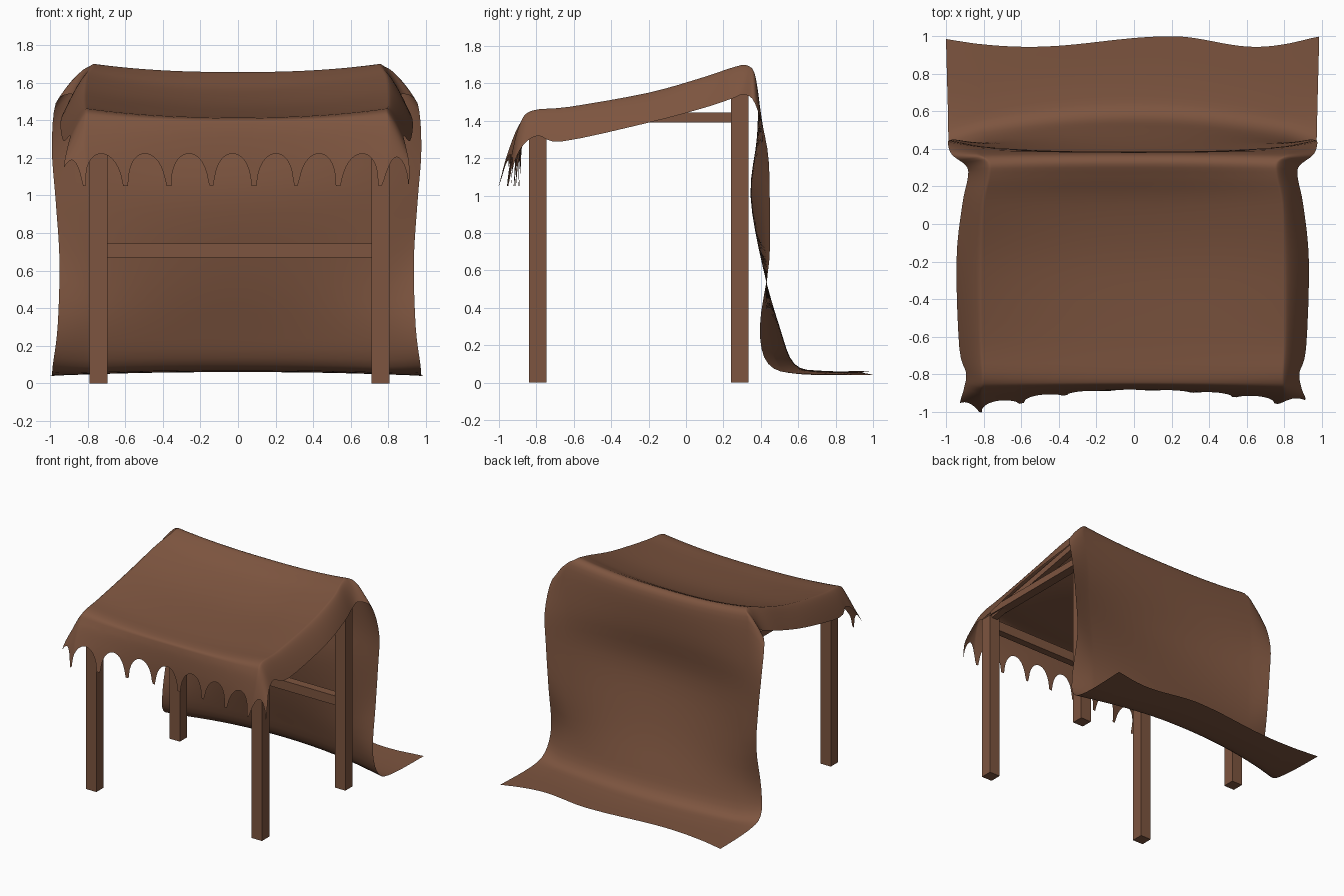
import bpy, bmesh, math
from mathutils import Vector

brown = bpy.data.materials.new("warm brown")
brown.diffuse_color = (0.205, 0.09, 0.05, 1)


def add_mesh(name, bm):
    me = bpy.data.meshes.new(name)
    bm.to_mesh(me)
    bm.free()
    me.materials.append(brown)
    ob = bpy.data.objects.new(name, me)
    bpy.context.collection.objects.link(ob)
    return ob


def box(name, lo, hi, rise=0.0):
    """Box between two corners; rise lifts the rear (+y) end for sloping beams."""
    bm = bmesh.new()
    bmesh.ops.create_cube(bm, size=1)
    for v in bm.verts:
        back = v.co.y > 0
        v.co = Vector([lo[i] + (hi[i] - lo[i]) * (v.co[i] + 0.5) for i in range(3)])
        if back:
            v.co.z += rise
    return add_mesh(name, bm)


# wooden frame: posts, side rails and rafters
for side, x0 in (("left", -0.79), ("right", 0.71)):
    x1 = x0 + 0.095
    box(side + "_front_post", (x0, -0.84, 0), (x1, -0.745, 1.38))
    box(side + "_back_post", (x0, 0.24, 0), (x1, 0.335, 1.64))
    box(side + "_side_rail", (x0 + 0.01, -0.75, 1.39), (x1 - 0.01, 0.24, 1.445))
    box(side + "_rafter", (x0 + 0.02, -0.82, 1.35), (x1 - 0.02, 0.3, 1.40), 0.22)
# beams running across
box("front_beam", (-0.7, -0.82, 1.29), (0.71, -0.76, 1.37))
box("back_beam", (-0.7, 0.25, 1.53), (0.71, 0.32, 1.61))
box("back_crossbar", (-0.7, 0.25, 0.67), (0.715, 0.32, 0.745))

# cloth rows, front hem to rear hem: centre y z | shoulder x y z | edge x y z
ROWS = [
    (-0.885, 1.05, 0.78, -0.96, 1.05, 0.91, -0.935, 1.06),
    (-0.88, 1.23, 0.80, -0.93, 1.23, 0.91, -0.92, 1.17),
    (-0.86, 1.37, 0.80, -0.885, 1.39, 0.89, -0.87, 1.27),
    (-0.82, 1.41, 0.79, -0.82, 1.455, 0.88, -0.79, 1.32),
    (-0.62, 1.425, 0.80, -0.62, 1.475, 0.915, -0.66, 1.29),
    (-0.20, 1.475, 0.80, -0.20, 1.55, 0.93, -0.20, 1.39),
    (0.10, 1.555, 0.79, 0.10, 1.635, 0.90, 0.10, 1.47),
    (0.25, 1.625, 0.76, 0.25, 1.685, 0.87, 0.25, 1.52),
    (0.335, 1.655, 0.76, 0.33, 1.695, 0.88, 0.31, 1.54),
    (0.38, 1.58, 0.82, 0.375, 1.62, 0.955, 0.37, 1.49),
    (0.38, 1.32, 0.80, 0.41, 1.30, 0.975, 0.435, 1.25),
    (0.345, 1.00, 0.78, 0.41, 1.00, 0.955, 0.448, 0.97),
    (0.41, 0.62, 0.77, 0.43, 0.60, 0.935, 0.445, 0.65),
    (0.50, 0.30, 0.77, 0.44, 0.30, 0.945, 0.395, 0.30),
    (0.58, 0.10, 0.79, 0.50, 0.09, 0.97, 0.44, 0.10),
    (0.73, 0.063, 0.80, 0.64, 0.05, 0.975, 0.61, 0.045),
    (0.97, 0.063, 0.80, 0.97, 0.05, 0.985, 0.975, 0.042),
]


def row_at(v):
    """Smooth curve through the rows."""
    i = min(int(v), len(ROWS) - 2)
    t = v - i
    a, b, c, d = (ROWS[max(0, min(len(ROWS) - 1, i + k))] for k in (-1, 0, 1, 2))
    return [0.5 * (2 * q + (r - p) * t + (2 * p - 5 * q + 4 * r - s) * t * t
                   + (3 * q - p - 3 * r + s) * t ** 3) for p, q, r, s in zip(a, b, c, d)]


def cloth_point(s, v):
    # scalloped front hem
    if v < 2:
        w = abs(math.sin(math.pi * (s * 0.98 - 0.085) / 0.225))
        hem = 0.95 * max(0.0, (w - 0.2) / 0.8) ** 0.4
        v = hem + (2 - hem) * v / 2
    cy, cz, sx, sy, sz, ex, ey, ez = row_at(v)
    t = abs(s)
    if t <= 0.8:
        f = t / 0.8
        x, y, z = sx * f, cy + (sy - cy) * f * f, cz + (sz - cz) * f ** 2.4
    else:
        q = (t - 0.8) / 0.2
        x = sx + (ex - sx) * q ** 0.9
        y = sy + (ey - sy) * q
        z = sz + (ez - sz) * q ** 1.3
    # left front corner flares further, rear hem ripples
    if s < 0:
        y -= 0.045 * max(0, 1 - v / 2) * min(1, t / 0.8) ** 2
    y += 0.028 * max(0, v - 15) * math.cos(math.pi * (s - 0.2) / (0.45 if s > 0.2 else 0.75))
    return (math.copysign(x, s) * (1.015 if s < 0 else 1.0), y, z)


# draped cloth: valance, sagging roof, back curtain and floor hem in one sheet
NX, STEP = 240, 4
NV = (len(ROWS) - 1) * STEP
bm = bmesh.new()
grid = [[bm.verts.new(cloth_point(-1 + 2 * i / NX, j / STEP)) for i in range(NX + 1)]
        for j in range(NV + 1)]
for j in range(NV):
    for i in range(NX):
        bm.faces.new((grid[j][i], grid[j][i + 1], grid[j + 1][i + 1], grid[j + 1][i]))
cloth = add_mesh("draped_cloth", bm)
for p in cloth.data.polygons:
    p.use_smooth = True
